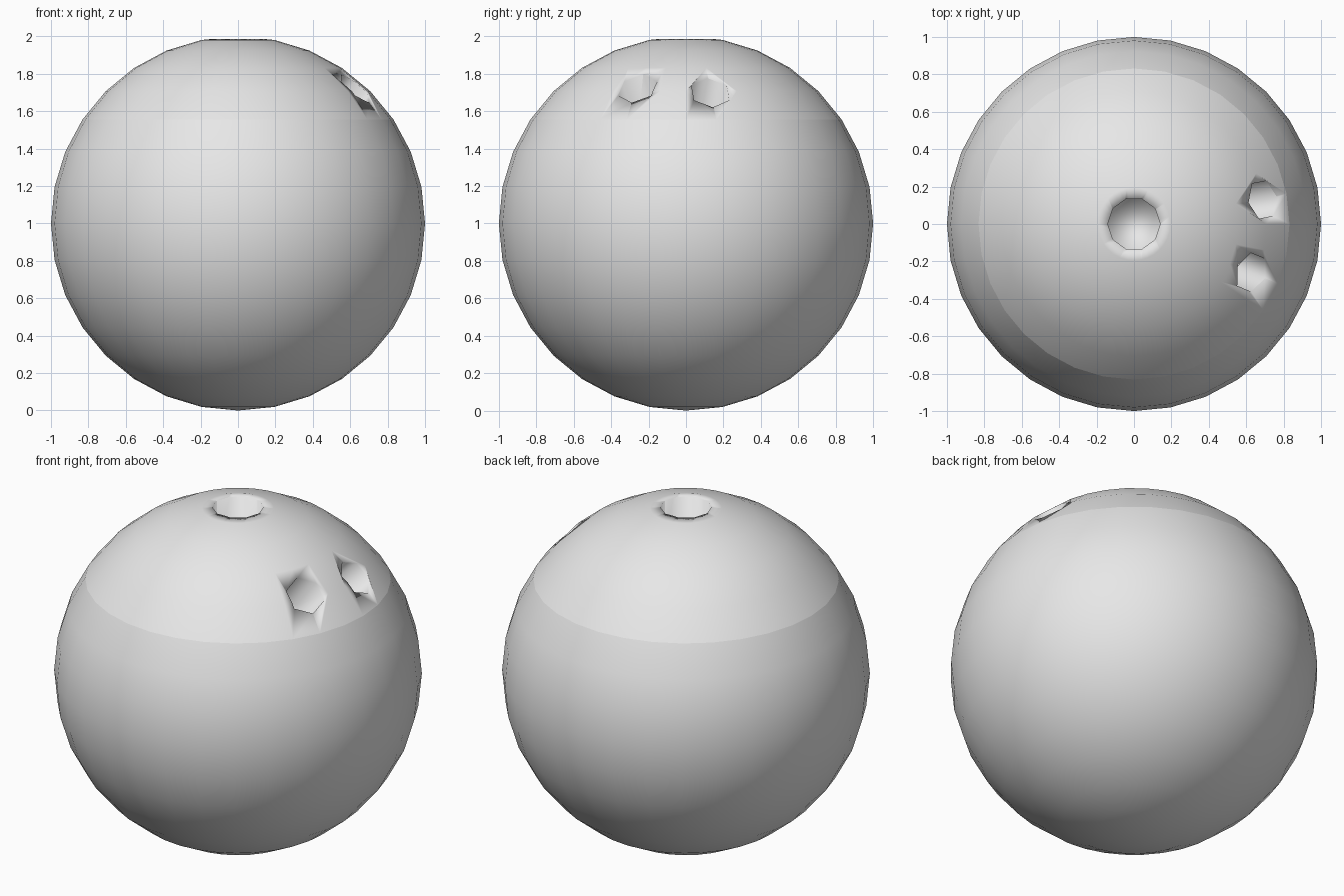
import bpy, bmesh, math
from mathutils import Vector, Matrix

if "Cube" in bpy.data.objects:
    bpy.data.objects.remove(bpy.data.objects["Cube"])

CENTRE = Vector((0, 0, 1))

grey = bpy.data.materials.new("light_grey")
grey.diffuse_color = (0.8, 0.8, 0.8, 1)
grey.use_nodes = True
grey.node_tree.nodes["Principled BSDF"].inputs["Base Color"].default_value = grey.diffuse_color

# Ball body
bpy.ops.mesh.primitive_uv_sphere_add(segments=32, ring_count=16, radius=1, location=CENTRE)
ball = bpy.context.object
ball.name = "ball"
ball.data.materials.append(grey)


def drill(name, sides, radius, depth, direction, twist):
    """Prism cutter whose axis runs from the surface toward the ball centre."""
    d = Vector(direction).normalized()
    bm = bmesh.new()
    bmesh.ops.create_cone(bm, cap_ends=True, segments=sides, radius1=radius,
                          radius2=radius, depth=depth + 0.2)
    rot = d.to_track_quat('Z', 'Y').to_matrix().to_4x4()
    place = Matrix.Translation(CENTRE + d * (1.1 - depth / 2))
    bm.transform(place @ rot @ Matrix.Rotation(twist, 4, 'Z'))
    me = bpy.data.meshes.new(name)
    bm.to_mesh(me)
    bm.free()
    me.materials.append(grey)
    cutter = bpy.data.objects.new(name, me)
    bpy.context.collection.objects.link(cutter)
    cutter.hide_render = True
    mod = ball.modifiers.new(name, 'BOOLEAN')
    mod.operation, mod.solver, mod.object = 'DIFFERENCE', 'EXACT', cutter
    bpy.context.view_layer.objects.active = ball
    bpy.ops.object.modifier_apply(modifier=mod.name)
    bpy.data.objects.remove(cutter)


# Thumb hole on top and two finger holes
drill("thumb_hole", 10, 0.14, 0.35, (0, 0, 1), math.radians(18))
drill("finger_hole_a", 6, 0.11, 0.3, (0.69, 0.13, 0.70), 0)
drill("finger_hole_b", 6, 0.11, 0.3, (0.63, -0.26, 0.725), 0)

# Smooth everywhere, crisp only along the hole rims
bm = bmesh.new()
bm.from_mesh(ball.data)
inside = lambda f: (f.calc_center_median() - CENTRE).length < 0.95
for f in bm.faces:
    f.smooth = True
for e in bm.edges:
    e.smooth = len({inside(f) for f in e.link_faces}) == 1
bm.to_mesh(ball.data)
bm.free()
